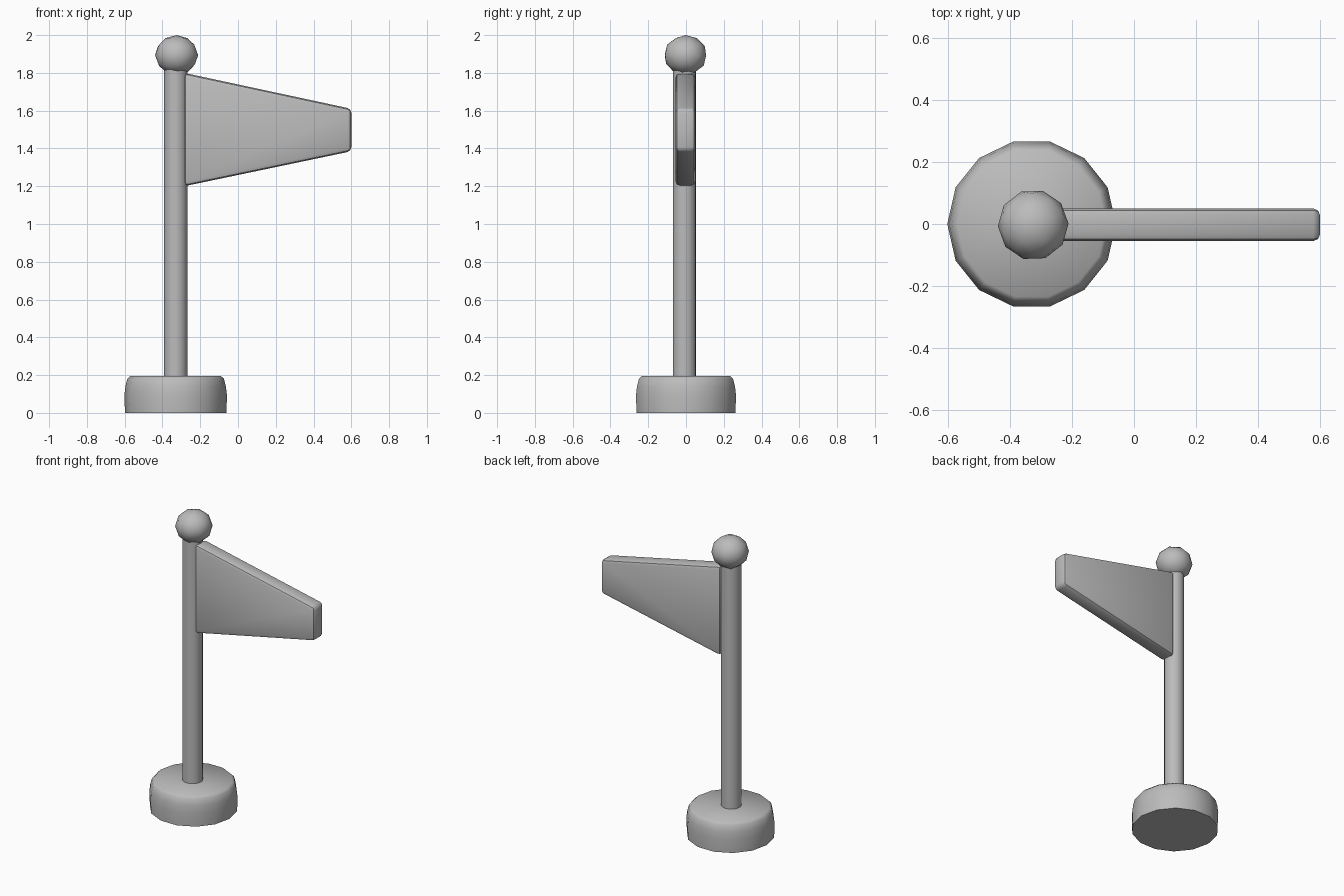
import bpy, bmesh, math

cube = bpy.data.objects.get("Cube")
if cube:
    bpy.data.objects.remove(cube, do_unlink=True)

POLE_X = -0.33

# One plain grey for the whole model
grey = bpy.data.materials.new("plain_grey")
grey.use_nodes = True
color = (0.5, 0.5, 0.5, 1)
grey.diffuse_color = color
grey.node_tree.nodes["Principled BSDF"].inputs["Base Color"].default_value = color


def finish(obj, name, angle):
    obj.name = obj.data.name = name
    obj.data.materials.clear()
    obj.data.materials.append(grey)
    bpy.ops.object.select_all(action='DESELECT')
    obj.select_set(True)
    bpy.context.view_layer.objects.active = obj
    bpy.ops.object.shade_smooth_by_angle(angle=math.radians(angle))


def from_bmesh(bm, name, angle):
    bmesh.ops.recalc_face_normals(bm, faces=bm.faces)
    mesh = bpy.data.meshes.new(name)
    bm.to_mesh(mesh)
    bm.free()
    obj = bpy.data.objects.new(name, mesh)
    bpy.context.collection.objects.link(obj)
    finish(obj, name, angle)
    return obj


def lathe(name, profile, sides, center, angle):
    """Stack rings of (radius, height) and cap both ends."""
    bm = bmesh.new()
    rings = []
    for r, z in profile:
        turns = [2 * math.pi * i / sides for i in range(sides)]
        rings.append([bm.verts.new((center[0] + r * math.cos(a),
                                    center[1] + r * math.sin(a), z)) for a in turns])
    for low, high in zip(rings, rings[1:]):
        for i in range(sides):
            j = (i + 1) % sides
            bm.faces.new((low[i], low[j], high[j], high[i]))
    bm.faces.new(rings[0])
    bm.faces.new(rings[-1])
    return from_bmesh(bm, name, angle)


# Round foot with a softened upper rim
lathe("base", [(0.268, 0), (0.272, 0.09), (0.266, 0.14), (0.256, 0.18), (0.24, 0.195)],
      14, (POLE_X, 0), 50)

# Pole
lathe("pole", [(0.062, 0.18), (0.062, 1.83)], 16, (POLE_X, -0.008), 40)

# Faceted ball on top
bpy.ops.mesh.primitive_ico_sphere_add(subdivisions=2, radius=0.114,
                                      location=(POLE_X + 0.005, -0.003, 1.894))
ball = bpy.context.object
ball.scale.z = 0.93
ball.rotation_euler.z = math.radians(20)
finish(ball, "ball_finial", 25)

# Tapered pennant with rounded edges
outline = [(-0.285, 1.2), (0.6, 1.385), (0.6, 1.61), (-0.285, 1.8)]
bm = bmesh.new()
front = bm.faces.new([bm.verts.new((x, -0.055, z)) for x, z in outline])
back = bmesh.ops.extrude_face_region(bm, geom=[front])
bmesh.ops.translate(bm, vec=(0, 0.105, 0),
                    verts=[v for v in back["geom"] if isinstance(v, bmesh.types.BMVert)])
bmesh.ops.recalc_face_normals(bm, faces=bm.faces)
bmesh.ops.bevel(bm, geom=list(bm.edges), offset=0.022, segments=2,
                profile=0.5, affect='EDGES')
from_bmesh(bm, "pennant", 40)
